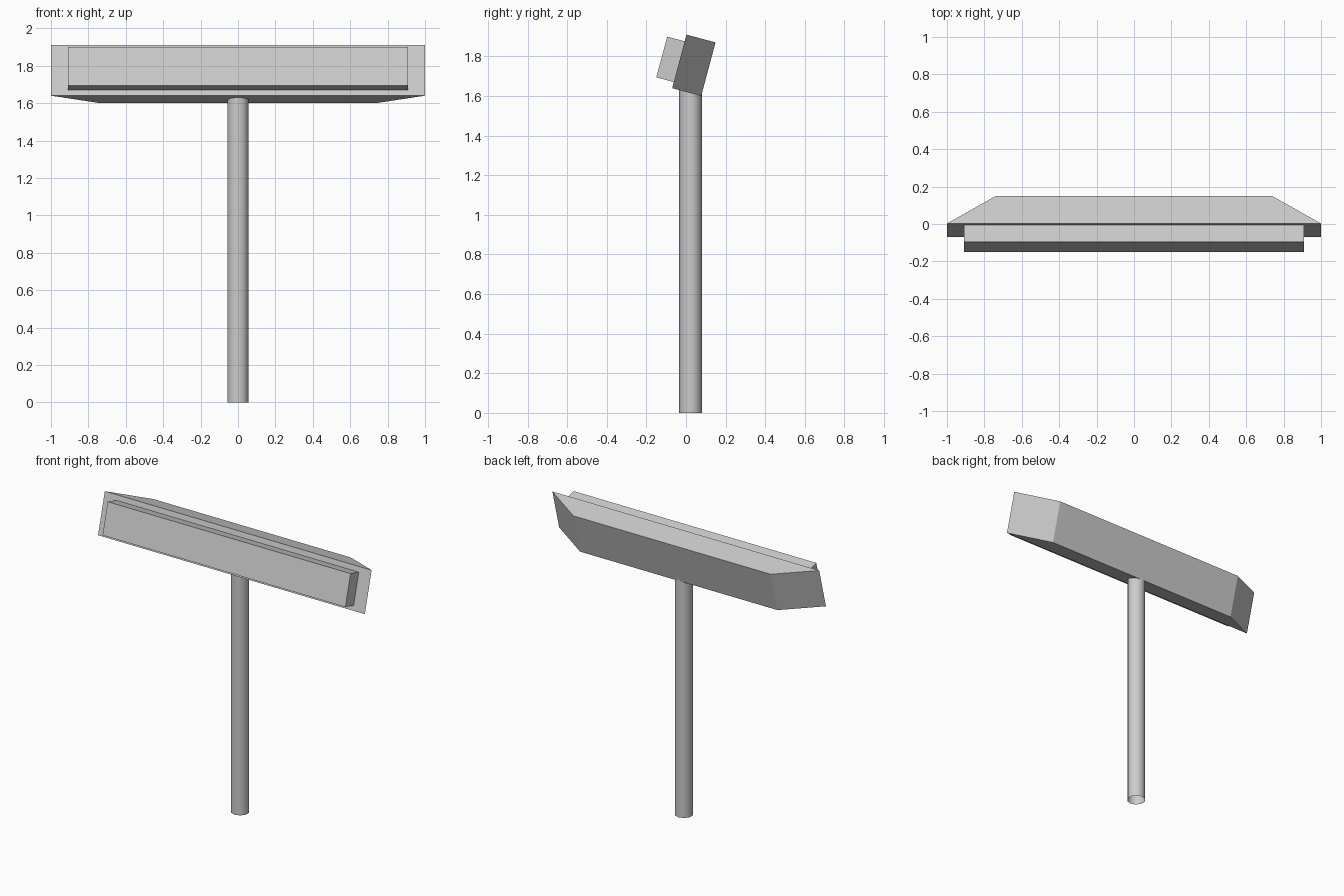
import bpy, bmesh, math

cube = bpy.data.objects.get("Cube")
if cube:
    bpy.data.objects.remove(cube, do_unlink=True)

grey = bpy.data.materials.new("plain_grey")
grey.use_nodes = True
grey.diffuse_color = (0.6, 0.6, 0.6, 1)
grey.node_tree.nodes["Principled BSDF"].inputs["Base Color"].default_value = (0.6, 0.6, 0.6, 1)

TILT = math.radians(-15)
HEAD_ORIGIN = (0, -0.07, 1.64)   # lower front edge of the tilted head


def finish(name, bm):
    bmesh.ops.recalc_face_normals(bm, faces=bm.faces)
    mesh = bpy.data.meshes.new(name)
    bm.to_mesh(mesh)
    bm.free()
    mesh.materials.append(grey)
    obj = bpy.data.objects.new(name, mesh)
    bpy.context.collection.objects.link(obj)
    return obj


def tilted_prism(name, outline, z0, z1):
    """Extrude a plan outline upward, then lean it back with the head."""
    bm = bmesh.new()
    face = bm.faces.new([bm.verts.new((x, y, z0)) for x, y in outline])
    out = bmesh.ops.extrude_face_region(bm, geom=[face])
    top = [v for v in out["geom"] if isinstance(v, bmesh.types.BMVert)]
    bmesh.ops.translate(bm, verts=top, vec=(0, 0, z1 - z0))
    obj = finish(name, bm)
    obj.location = HEAD_ORIGIN
    obj.rotation_euler.x = TILT
    return obj


# Head housing, with its rear corners cut away
tilted_prism("head_housing", [(-1, 0), (1, 0), (0.74, 0.152), (-0.74, 0.152)], 0, 0.28)

# Raised front panel
tilted_prism("front_panel", [(-0.91, -0.0915), (0.91, -0.0915), (0.91, 0), (-0.91, 0)], 0.032, 0.245)

# Ten-sided pole, open at the ends, running up into the housing
bm = bmesh.new()
bmesh.ops.create_cone(bm, segments=10, radius1=0.058, radius2=0.058, depth=1.65, cap_ends=False)
pole = finish("pole", bm)
pole.location = (0, 0.023, 0.825)
for poly in pole.data.polygons:
    poly.use_smooth = True
